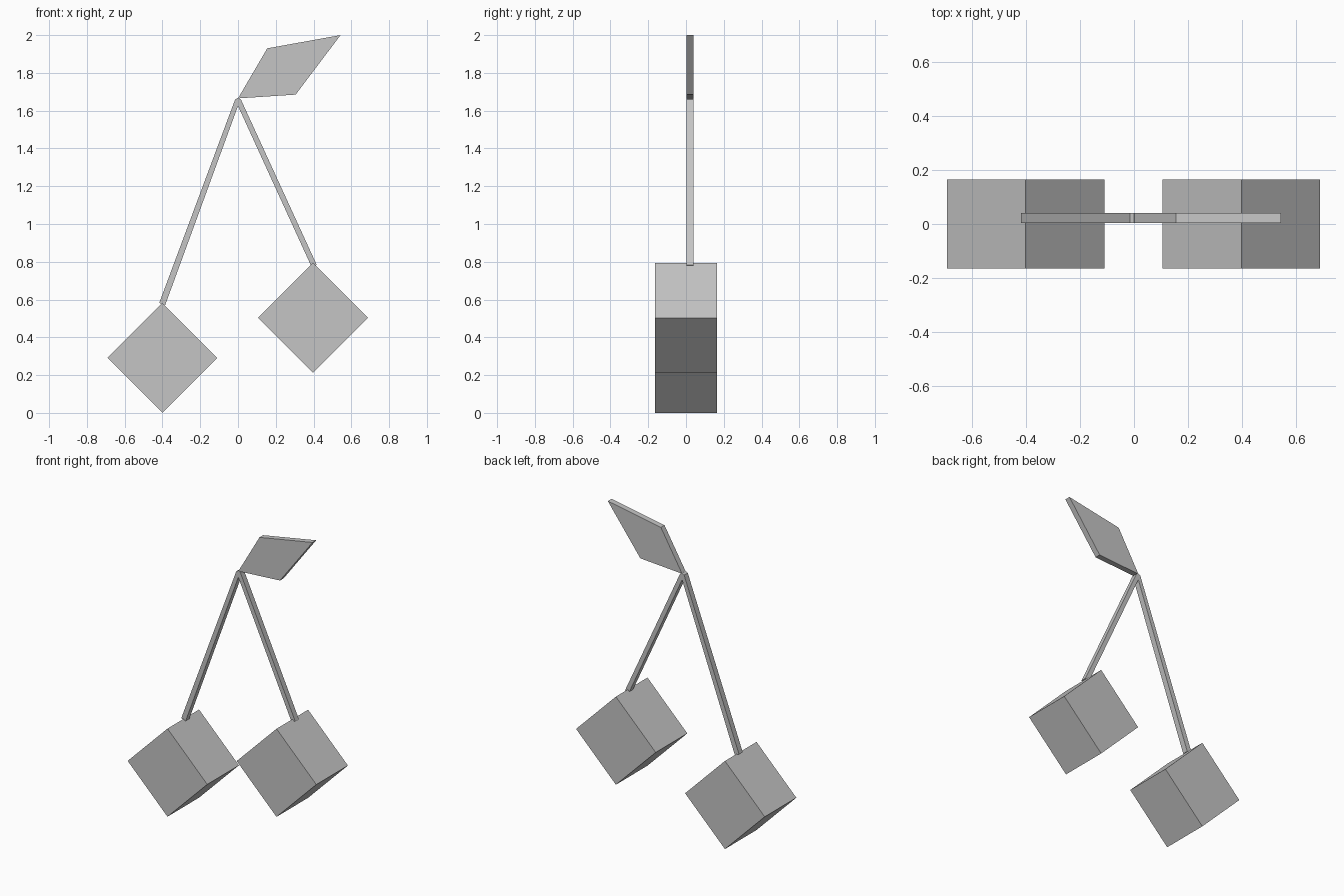
import bpy
import bmesh

if "Cube" in bpy.data.objects:
    bpy.data.objects.remove(bpy.data.objects["Cube"], do_unlink=True)

# Single plain grey
GREY = (0.56, 0.56, 0.56, 1)
grey = bpy.data.materials.new("plain_grey")
grey.use_nodes = True
grey.diffuse_color = GREY
grey.node_tree.nodes["Principled BSDF"].inputs["Base Color"].default_value = GREY


def extrude_profile(name, points, y_front, y_back):
    """Flat-sided solid from an outline in the xz plane."""
    bm = bmesh.new()
    face = bm.faces.new([bm.verts.new((x, y_front, z)) for x, z in points])
    result = bmesh.ops.extrude_face_region(bm, geom=[face])
    for v in result["geom"]:
        if isinstance(v, bmesh.types.BMVert):
            v.co.y = y_back
    bmesh.ops.recalc_face_normals(bm, faces=bm.faces)
    mesh = bpy.data.meshes.new(name)
    bm.to_mesh(mesh)
    bm.free()
    mesh.materials.append(grey)
    obj = bpy.data.objects.new(name, mesh)
    bpy.context.collection.objects.link(obj)
    return obj


# Cherries: blocks standing on one edge
R = 0.291
for name, cx, cz in (("right_cherry", -0.4, R), ("left_cherry", 0.397, 0.503)):
    outline = [(cx - R, cz), (cx, cz - R), (cx + R, cz), (cx, cz + R)]
    extrude_profile(name, outline, -0.165, 0.165)

# Forked stem, joined at the top
THIN = (0.003, 0.041)
fork = [(-0.015, 1.66), (0, 1.668), (0.015, 1.66), (0.417, 0.783),
        (0.39, 0.772), (0, 1.625), (-0.385, 0.572), (-0.417, 0.582)]
extrude_profile("forked_stem", fork, *THIN)

# Leaf
leaf = [(0, 1.665), (0.305, 1.685), (0.543, 2.0), (0.155, 1.93)]
extrude_profile("leaf", leaf, *THIN)
